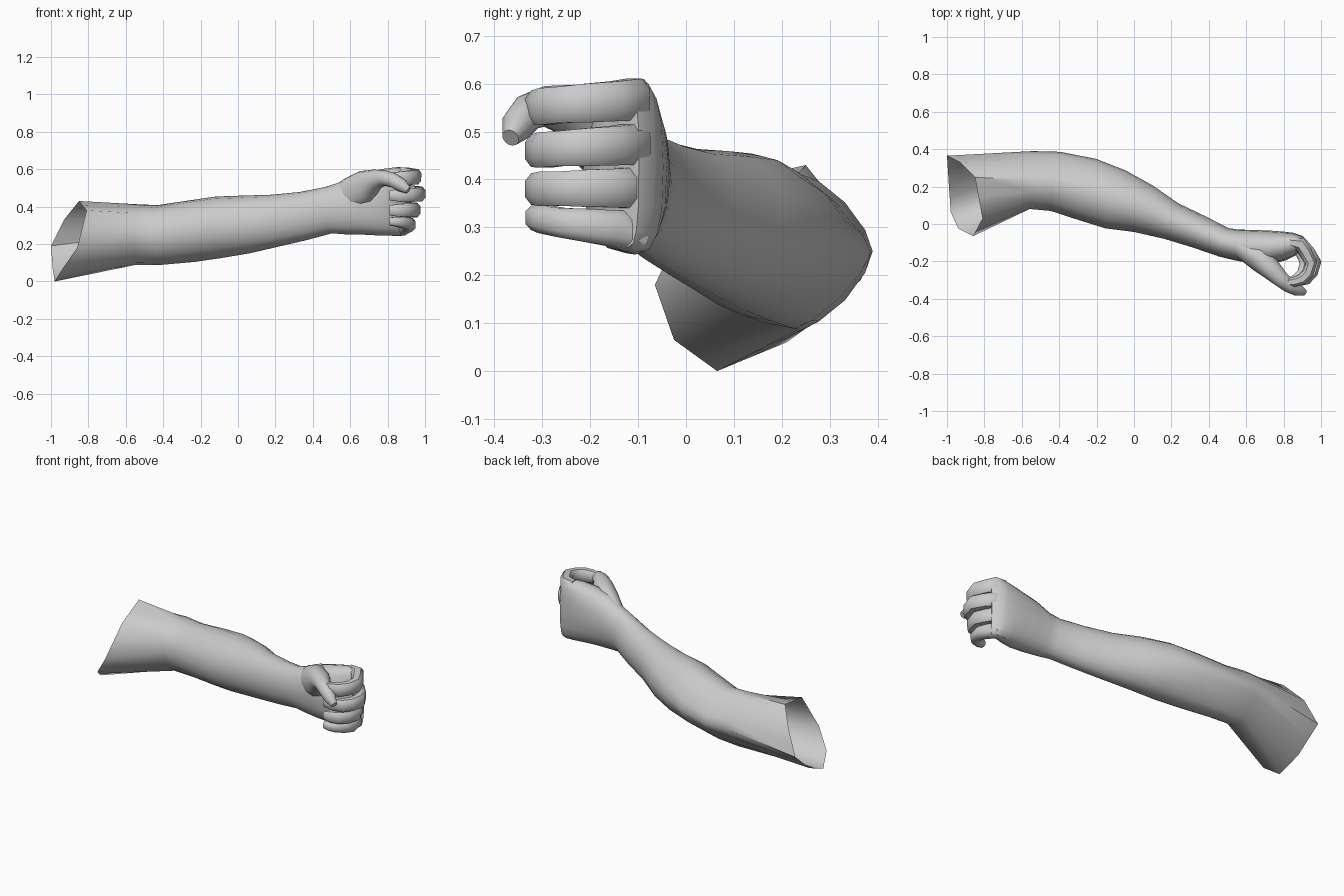
import bpy, bmesh
from math import sin, cos, pi
from mathutils import Vector

if "Cube" in bpy.data.objects:
    bpy.data.objects.remove(bpy.data.objects["Cube"])

UP = Vector((0, 0, 1))


def spow(v, e):
    return abs(v) ** e * (1 if v >= 0 else -1)


def loft(name, sections, n, box=1.0, rim=None, angle=50):
    """Skin rings along a path; section = (x, y, z, half width, half height[, roundness])."""
    bm = bmesh.new()
    pts = [Vector(s[:3]) for s in sections]
    rings = []
    if rim:
        loop = [Vector(p) for p in rim]
        k = n // len(loop)
        ring = []
        for i, p in enumerate(loop):
            q = loop[(i + 1) % len(loop)]
            ring += [bm.verts.new(p.lerp(q, j / k)) for j in range(k)]
        rings.append(ring)
    for i, s in enumerate(sections):
        t = (pts[min(i + 1, len(pts) - 1)] - pts[max(i - 1, 0)]).normalized()
        side = UP.cross(t).normalized()
        vert = t.cross(side)
        e0 = s[5] if len(s) > 5 else box
        ring = []
        for j in range(n):
            a = 2 * pi * j / n + (pi / n if box < 1 else 0)
            # roundness above 1 makes only the back side angular (elbow ridge)
            e = 1 if e0 > 1 and cos(a) < 0 else e0
            ring.append(bm.verts.new(pts[i] + side * s[3] * spow(cos(a), e)
                                     + vert * s[4] * spow(sin(a), e)))
        rings.append(ring)
    for a, b in zip(rings, rings[1:]):
        for j in range(n):
            k = (j + 1) % n
            bm.faces.new((a[j], a[k], b[k], b[j]))
    bm.faces.new(rings[-1])
    if not rim:
        bm.faces.new(rings[0][::-1])
    bmesh.ops.recalc_face_normals(bm, faces=bm.faces)
    me = bpy.data.meshes.new(name)
    bm.to_mesh(me)
    bm.free()
    ob = bpy.data.objects.new(name, me)
    bpy.context.collection.objects.link(ob)
    bpy.ops.object.select_all(action='DESELECT')
    bpy.context.view_layer.objects.active = ob
    ob.select_set(True)
    bpy.ops.object.shade_smooth_by_angle(angle=angle * pi / 180)
    return ob


# Open slanted end of the upper arm, from the back side counter-clockwise
rim = [(-1, .365, .19), (-.93, .33, .33), (-.85, .25, .43), (-.81, .03, .38),
       (-.86, -.065, .18), (-.94, -.025, .065), (-.98, .065, 0), (-.99, .21, .06)]

# Upper arm, forearm, wrist and palm in one skin (last value: roundness)
arm = [(-.55, .235, .25, .155, .163, 1.35), (-.42, .228, .248, .16, .16, 1.5),
       (-.25, .185, .268, .17, .165, 1.35), (-.10, .132, .29, .164, .165, 1.1),
       (.05, .082, .305, .134, .155), (.20, .015, .325, .102, .14),
       (.35, -.043, .35, .09, .13), (.48, -.098, .38, .08, .125),
       (.55, -.112, .388, .083, .138), (.64, -.122, .408, .09, .16, .9),
       (.73, -.125, .418, .09, .173, .85), (.80, -.117, .424, .078, .18, .8),
       (.86, -.107, .427, .06, .184, .75), (.89, -.108, .428, .045, .182, .7),
       (.912, -.122, .428, .028, .17, .7)]
loft("arm_and_palm", arm, 16, rim=rim)

# Four curled fingers: knuckle height, tip height, reach offset, tip thickness
fingers = {"index_finger": (.569, .55, -.01, 1), "middle_finger": (.475, .46, .012, .95),
           "ring_finger": (.383, .38, -.015, .92), "little_finger": (.288, .32, -.04, .72)}
for name, (zk, zt, dx, th) in fingers.items():
    path = [(.83, -.098, 0, .025, .042), (.892 + dx * .3, -.108, .1, .04, .046),
            (.925 + dx * .7, -.15, .3, .037, .044), (.958 + dx, -.207, .5, .034, .043),
            (.942 + dx, -.262, .7, .031, .04), (.91 + dx, -.295, .9, .031, .041),
            (.86 + dx * .5, -.31, 1, .028, .038), (.81, -.312, 1, .02, .03)]
    loft(name, [(x, y, zk + (zt - zk) * f, w, h * (1 + (th - 1) * f))
                for x, y, f, w, h in path], 8, box=.75)

# Thumb with its fleshy base blending into the palm
thumb = [(.50, -.105, .41, .03, .05), (.60, -.135, .46, .066, .095),
         (.68, -.19, .51, .07, .088), (.735, -.245, .545, .056, .055),
         (.785, -.294, .553, .044, .042), (.83, -.33, .54, .038, .039),
         (.875, -.352, .513, .034, .036), (.91, -.366, .487, .018, .02)]
loft("thumb", thumb, 12, angle=60)
